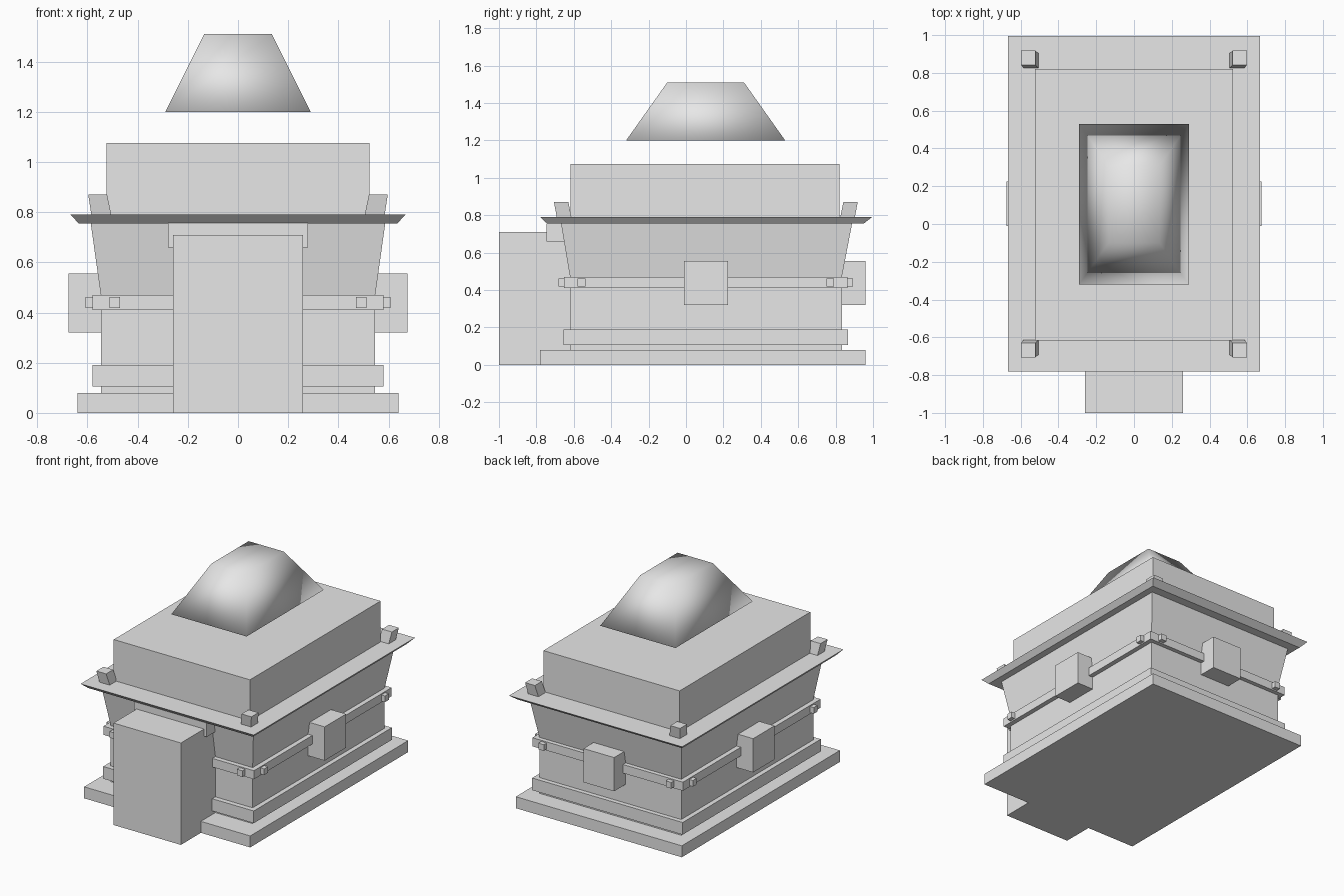
import bpy

cube = bpy.data.objects.get("Cube")
if cube:
    bpy.data.objects.remove(cube, do_unlink=True)

stone = bpy.data.materials.new("plain grey stone")
stone.use_nodes = True
GREY = (0.8, 0.8, 0.8, 1)
stone.diffuse_color = GREY
stone.node_tree.nodes["Principled BSDF"].inputs["Base Color"].default_value = GREY


def loft(name, low, high, z0, z1):
    """Six-sided block between two rectangles given as (x0, x1, y0, y1)."""
    verts = []
    for (x0, x1, y0, y1), z in ((low, z0), (high, z1)):
        verts += [(x0, y0, z), (x1, y0, z), (x1, y1, z), (x0, y1, z)]
    faces = [(3, 2, 1, 0), (4, 5, 6, 7)]
    faces += [(i, (i + 1) % 4, (i + 1) % 4 + 4, i + 4) for i in range(4)]
    mesh = bpy.data.meshes.new(name)
    mesh.from_pydata(verts, [], faces)
    mesh.materials.append(stone)
    obj = bpy.data.objects.new(name, mesh)
    bpy.context.collection.objects.link(obj)
    return obj


def block(name, x0, x1, y0, y1, z0, z1):
    rect = (x0, x1, y0, y1)
    return loft(name, rect, rect, z0, z1)


def wide(half, y0, y1):
    return (-half, half, y0, y1)


# Base, walls and ledges
block("plinth", *wide(0.64, -0.78, 0.96), 0, 0.08)
block("lower_walls", *wide(0.547, -0.62, 0.833), 0.002, 0.47)
block("base_ledge", *wide(0.58, -0.655, 0.865), 0.105, 0.19)
block("middle_band", *wide(0.58, -0.653, 0.863), 0.41, 0.47)
loft("flared_walls", wide(0.547, -0.62, 0.833), wide(0.587, -0.668, 0.888), 0.47, 0.756)

# Eaves, upper storey and floating crown
loft("eaves", wide(0.635, -0.742, 0.95), wide(0.667, -0.78, 0.995), 0.755, 0.79)
block("upper_storey", *wide(0.525, -0.618, 0.82), 0.79, 1.075)
crown = loft("floating_crown", wide(0.29, -0.32, 0.53), wide(0.135, -0.1, 0.31), 1.2, 1.51)
crown.data.shade_smooth()

# Entrance
block("entrance_block", *wide(0.26, -1.0, -0.6), 0, 0.71)
block("entrance_lintel", *wide(0.28, -0.745, -0.6), 0.66, 0.757)

# Back box
block("back_box", *wide(0.118, 0.8, 0.96), 0.32, 0.555)

MID_Y = 0.106
for side, s in (("left", 1), ("right", -1)):
    # Side box
    xs = sorted((s * 0.5, s * 0.675))
    block(side + "_box", *xs, -0.01, 0.225, 0.32, 0.555)
    for end, e in (("front", -1), ("back", 1)):
        # Leaning corner horn
        low_x = sorted((s * 0.503, s * 0.583))
        high_x = sorted((s * 0.522, s * 0.597))
        low_y = sorted((MID_Y + e * 0.717, MID_Y + e * 0.795))
        high_y = sorted((MID_Y + e * 0.735, MID_Y + e * 0.812))
        loft(f"{end}_{side}_horn", (*low_x, *low_y), (*high_x, *high_y), 0.78, 0.87)
        # Pegs on the band, next to each corner
        xs = sorted((s * 0.57, s * 0.608))
        y = MID_Y + e * 0.665
        block(f"{end}_{side}_side_peg", *xs, y - 0.021, y + 0.021, 0.419, 0.462)
        x = s * 0.491
        ys = sorted((MID_Y + e * 0.75, MID_Y + e * 0.788))
        block(f"{end}_{side}_end_peg", x - 0.021, x + 0.021, *ys, 0.419, 0.462)
